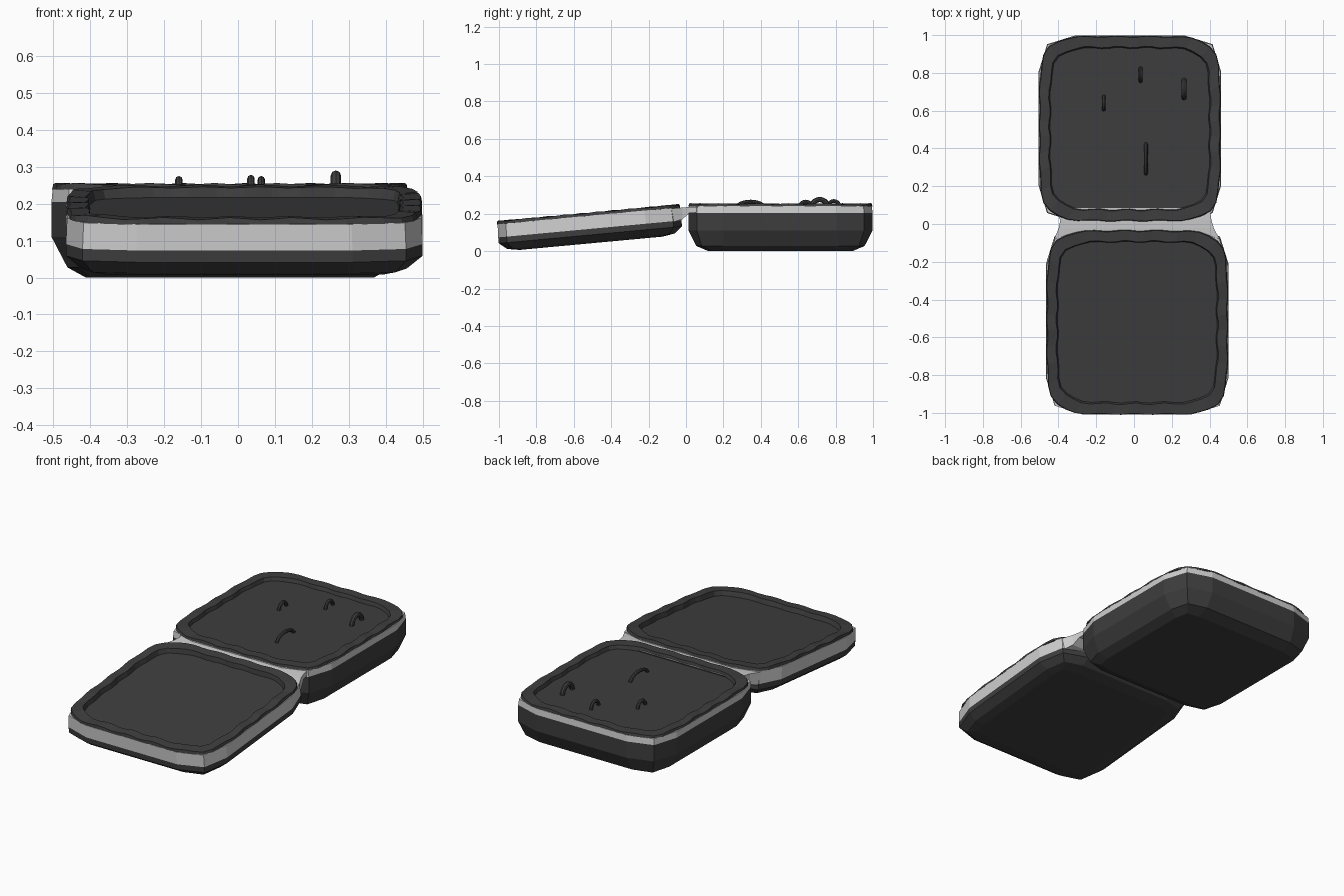
import bpy, bmesh, math
from mathutils import Matrix

if "Cube" in bpy.data.objects:
    bpy.data.objects.remove(bpy.data.objects["Cube"])


def material(name, v):
    m = bpy.data.materials.new(name)
    m.diffuse_color = (v, v, v, 1)
    m.use_nodes = True
    m.node_tree.nodes["Principled BSDF"].inputs["Base Color"].default_value = m.diffuse_color
    return m


DARK = material("dark charcoal", 0.048)
LIGHT = material("light grey", 0.62)


def loft(name, rings, mats, cap_start=False, cap_end=False, matrix=None):
    """Skin rings of points; mats gives the material slot of each strip."""
    bm = bmesh.new()
    vs = [[bm.verts.new(p) for p in r] for r in rings]
    n = len(rings[0])
    for k in range(len(vs) - 1):
        for i in range(n):
            j = (i + 1) % n
            f = bm.faces.new((vs[k][i], vs[k][j], vs[k + 1][j], vs[k + 1][i]))
            f.material_index = mats[k]
    if cap_start:
        bm.faces.new(vs[0][::-1])
    if cap_end:
        bm.faces.new(vs[-1])
    bmesh.ops.recalc_face_normals(bm, faces=bm.faces)
    me = bpy.data.meshes.new(name)
    bm.to_mesh(me)
    bm.free()
    ob = bpy.data.objects.new(name, me)
    bpy.context.collection.objects.link(ob)
    for m in (DARK, LIGHT):
        me.materials.append(m)
    if matrix:
        ob.matrix_world = matrix
    return ob


def outline(hx, hy, z, cut=0.045, flat=0.19):
    """Low-poly rounded rectangle, three points per corner."""
    q = [(hx, hy - flat), (hx - cut, hy - cut), (hx - flat, hy)]
    pts = q + [(-x, y) for x, y in q[::-1]]
    pts += [(-x, -y) for x, y in pts]
    return [(x, y, z) for x, y in pts]


def wavy(hx, hy, z, amp=0.0, zamp=0.0, n=72):
    """Softly rippled rounded rectangle."""
    pts = []
    for i in range(n):
        a = 2 * math.pi * i / n
        c, s = math.cos(a), math.sin(a)
        r = (abs(c) ** 6 + abs(s) ** 6) ** (-1 / 6)
        w = math.cos(18 * a + 0.6) * amp
        pts.append(((hx + w) * r * c, (hy + w) * r * s, z + zamp * math.sin(18 * a)))
    return pts


def case_half(name, height, band_low, band_top, turn, floor, matrix):
    hx, hy = 0.483, 0.492
    # shell with chamfered underside and light band
    loft(name + "_shell", [
        outline(0.39, 0.385, 0, 0.015, 0.09),
        outline(0.44, 0.45, turn * 0.25, 0.03, 0.14),
        outline(hx, hy, turn),
        outline(hx, hy, band_low),
        outline(hx - 0.003, hy - 0.003, band_top),
        outline(hx * 0.93, hy * 0.93, band_top),
    ], [0, 0, 0, 1, 1], cap_start=True, matrix=matrix)
    # rippled rim and recessed lining
    loft(name + "_rim_and_lining", [
        wavy(0.43, 0.44, band_top - 0.004),
        wavy(hx - 0.004, hy - 0.003, band_top - 0.001, 0.003),
        wavy(hx - 0.008, hy - 0.006, height, 0.004, 0.003),
        wavy(0.426, 0.432, height, 0.005, 0.002),
        wavy(0.42, 0.426, floor, 0.004),
    ], [0] * 4, cap_end=True, matrix=matrix)


case_half("back_half", 0.253, 0.205, 0.24, 0.11, 0.232,
          Matrix.Translation((-0.022, 0.505, 0)))
case_half("front_half", 0.163, 0.077, 0.148, 0.045, 0.136,
          Matrix.Translation((0.017, -0.507, 0.042)) @ Matrix.Rotation(math.radians(5.3), 4, "X"))

# hinge strip, waisted between the halves: (y, half width, bottom, top)
loft("hinge", [
    [(x0 - hw, y, lo), (x0 + hw, y, lo), (x0 + hw, y, hi), (x0 - hw, y, hi)]
    for y, x0, hw, lo, hi in ((-0.085, 0.015, 0.44, 0.15, 0.226),
                              (-0.02, 0.012, 0.41, 0.17, 0.233),
                              (0.02, 0.01, 0.40, 0.205, 0.236),
                              (0.085, -0.01, 0.41, 0.21, 0.238))
], [1] * 3, cap_start=True, cap_end=True)

# arched loops on the back lining: (x, y centre, half length, top z, radius)
for i, (x, yc, hl, top, rad) in enumerate((
        (-0.16, 0.64, 0.045, 0.275, 0.010),
        (0.035, 0.79, 0.045, 0.278, 0.010),
        (0.265, 0.715, 0.06, 0.290, 0.014),
        (0.063, 0.345, 0.09, 0.275, 0.010))):
    rise = top - rad - 0.225
    rings = []
    for k in range(11):
        a = math.pi * k / 10
        dy, dz = -math.cos(a), math.sin(a)
        rings.append([(x + rad * math.cos(t), yc + dy * (hl - rad + rad * math.sin(t)),
                       0.225 + dz * (rise + rad * math.sin(t)))
                      for t in (2 * math.pi * s / 8 for s in range(8))])
    loft("loop_%d" % (i + 1), rings, [0] * 10, cap_start=True, cap_end=True)
